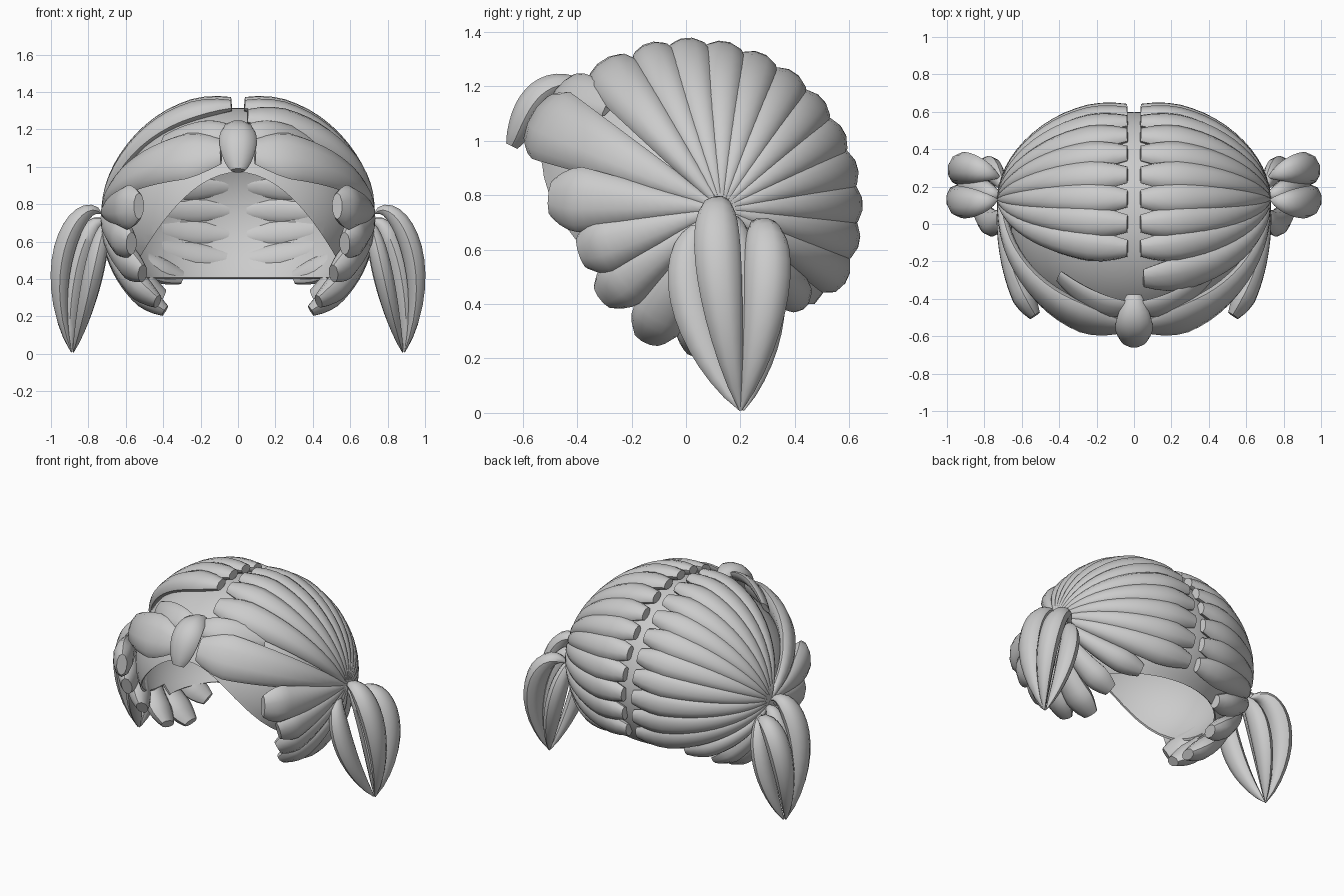
import bpy
import bmesh
from math import sin, cos, acos, pi, radians
from mathutils import Vector
from mathutils.geometry import interpolate_bezier

cube = bpy.data.objects.get("Cube")
if cube:
    bpy.data.objects.remove(cube)

hair = bpy.data.materials.new("hair_grey")
hair.use_nodes = True
hair.diffuse_color = (0.6, 0.6, 0.6, 1)
hair.node_tree.nodes["Principled BSDF"].inputs["Base Color"].default_value = (0.6, 0.6, 0.6, 1)

HEAD = Vector((0, 0.05, 0.74))     # middle of the head
ROOT = Vector((0.71, 0.13, 0.75))  # where the locks gather at each side
SIDES = 10


def finish(name, bm, angle=40):
    """Turn a bmesh into a smooth-shaded, coloured object."""
    bmesh.ops.recalc_face_normals(bm, faces=bm.faces)
    mesh = bpy.data.meshes.new(name)
    bm.to_mesh(mesh)
    bm.free()
    mesh.materials.append(hair)
    obj = bpy.data.objects.new(name, mesh)
    bpy.context.collection.objects.link(obj)
    bpy.ops.object.select_all(action="DESELECT")
    obj.select_set(True)
    bpy.context.view_layer.objects.active = obj
    bpy.ops.object.shade_smooth_by_angle(angle=radians(angle))
    return obj


def sweep(name, path, widths, depths, across=None, mirror=1):
    """Sweep a flattened oval along a path; across fixes the wide direction."""
    bm = bmesh.new()
    rings = []
    for i, p in enumerate(path):
        tangent = (path[min(i + 1, len(path) - 1)] - path[max(i - 1, 0)]).normalized()
        wide = across or tangent.cross(p - HEAD)
        wide = (wide - tangent * wide.dot(tangent)).normalized()
        normal = tangent.cross(wide)
        ring = []
        for k in range(SIDES):
            a = 2 * pi * k / SIDES
            v = p + wide * widths[i] * cos(a) + normal * depths[i] * sin(a)
            ring.append(bm.verts.new((v.x * mirror, v.y, v.z)))
        rings.append(ring)
    for a, b in zip(rings, rings[1:]):
        for k in range(SIDES):
            n = (k + 1) % SIDES
            bm.faces.new((a[k], a[n], b[n], b[k]))
    bm.faces.new(rings[0])
    bm.faces.new(rings[-1])
    return finish(name, bm)


def head_lock(name, end, width, depth, mirror, bow=1.0, steps=16):
    """Lock over the skull from the gathering point; a higher bow hugs closer."""
    last = acos(end[0] / ROOT.x)
    path, widths, depths = [], [], []
    for i in range(steps + 1):
        t = i / steps
        f = (sin(last * t) / sin(last)) ** bow
        path.append(Vector((ROOT.x * cos(last * t),
                            ROOT.y + (end[1] - ROOT.y) * f,
                            ROOT.z + (end[2] - ROOT.z) * f)))
        taper = 1 - 0.5 * max(0, (t - 0.8) / 0.2) ** 1.5
        widths.append((0.012 + width * f) * taper)
        depths.append((0.02 + (depth - 0.02) * min(1, 1.2 * f)) * taper)
    sweep(name, path, widths, depths, None, mirror)


def curved_lock(name, points, width, depth, across, mirror=1, blunt=0.06):
    """Free lock along a four-point curve, thick in the middle."""
    path = interpolate_bezier(*[Vector(p) for p in points], 16)
    swell = [blunt + (1 - blunt) * sin(pi * i / 15) ** 0.8 for i in range(16)]
    sweep(name, path, [width * s for s in swell], [depth * s for s in swell],
          Vector(across), mirror)


# Scalp shell, cut flat underneath
bm = bmesh.new()
bmesh.ops.create_uvsphere(bm, u_segments=48, v_segments=32, radius=1)
for v in bm.verts:
    v.co = Vector((v.co.x * 0.66, v.co.y * 0.59 + 0.01, v.co.z * 0.565 + 0.75))
bmesh.ops.bisect_plane(bm, geom=bm.verts[:] + bm.edges[:] + bm.faces[:],
                       plane_co=(0, 0, 0.4), plane_no=(0, 0, -1), clear_outer=True)
scalp = finish("scalp", bm)

# Arched block that opens the scalp over the face
bm = bmesh.new()
outline = [(x / 20, 0.97 - 1.65 * (x / 20) ** 2) for x in range(-14, 15)]
block = bm.faces.new([bm.verts.new((x, -1, z)) for x, z in outline])
front = bmesh.ops.extrude_face_region(bm, geom=[block])
for v in front["geom"]:
    if isinstance(v, bmesh.types.BMVert):
        v.co.y = 0
cutter = finish("face_opening_cutter", bm)
cutter.hide_render = True

bpy.ops.object.select_all(action="DESELECT")
scalp.select_set(True)
bpy.context.view_layer.objects.active = scalp
shell = scalp.modifiers.new("thickness", "SOLIDIFY")
shell.thickness = 0.012
opening = scalp.modifiers.new("opening", "BOOLEAN")
opening.operation = "DIFFERENCE"
opening.solver = "EXACT"
opening.object = cutter
for modifier in ("thickness", "opening"):
    bpy.ops.object.modifier_apply(modifier=modifier)
bpy.data.objects.remove(cutter)
bpy.ops.object.shade_smooth_by_angle(angle=radians(40))

# Lower side locks: end position and half width
side_ends = [(0.53, -0.49, 0.79, 0.13), (0.57, -0.38, 0.59, 0.115),
             (0.51, -0.3, 0.43, 0.105), (0.43, -0.14, 0.28, 0.105),
             (0.39, 0.05, 0.23, 0.1), (0.4, 0.25, 0.31, 0.085),
             (0.3, 0.42, 0.41, 0.075)]

# Pigtail locks: curve, half width, half depth
pigtail = [
    ([(0.73, 0.13, 0.75), (0.85, 0.1, 0.86), (1.06, 0.1, 0.46), (0.89, 0.2, 0.01)], 0.085, 0.06),
    ([(0.72, 0.25, 0.66), (0.86, 0.31, 0.78), (1.03, 0.34, 0.4), (0.89, 0.2, 0.01)], 0.085, 0.065),
    ([(0.7, 0.1, 0.7), (0.74, -0.06, 0.66), (0.79, -0.01, 0.3), (0.88, 0.2, 0.01)], 0.075, 0.055),
    ([(0.7, 0.18, 0.68), (0.74, 0.31, 0.62), (0.79, 0.33, 0.3), (0.88, 0.21, 0.01)], 0.075, 0.055),
    ([(0.71, 0.15, 0.7), (0.82, 0.18, 0.76), (0.93, 0.2, 0.3), (0.89, 0.2, 0.01)], 0.08, 0.07),
]

for side, m in (("left", 1), ("right", -1)):
    # Fan of locks meeting at the parting
    for i in range(11):
        a = radians(-24 + 12.8 * i)
        head_lock(f"{side}_crown_lock_{i + 1}",
                  (0.035, 0.015 + 0.6 * cos(a), 0.75 + 0.595 * sin(a)), 0.082, 0.057, m, bow=1.13)
    for i, (x, y, z, w) in enumerate(side_ends):
        head_lock(f"{side}_side_lock_{i + 1}", (x, y, z), w, 0.065, m)
    # Broad fringe swept to the side
    head_lock(f"{side}_fringe", (0.09, -0.545, 1.08), 0.14, 0.055, m)
    # Small folded locks beside the front tuft
    curved_lock(f"{side}_fringe_fold",
                [(0.03, -0.45, 1.18), (0.14, -0.46, 1.21), (0.26, -0.41, 1.18), (0.4, -0.28, 1.13)],
                0.08, 0.025, (0, 0.7, 0.7), m, blunt=0.6)
    for i, (curve, w, d) in enumerate(pigtail):
        curved_lock(f"{side}_pigtail_lock_{i + 1}", curve, w, d, (0, 1, 0), m)

# Extra lock crossing the front of the crown on one side only
head_lock("left_front_crown_lock", (0.05, -0.29, 1.27), 0.1, 0.055, 1)

# Tuft pointing forward over the forehead
curved_lock("front_tuft", [(0, -0.38, 1.2), (0, -0.55, 1.24), (0, -0.59, 1.08), (0, -0.64, 0.98)],
            0.1, 0.06, (1, 0, 0), blunt=0.4)
